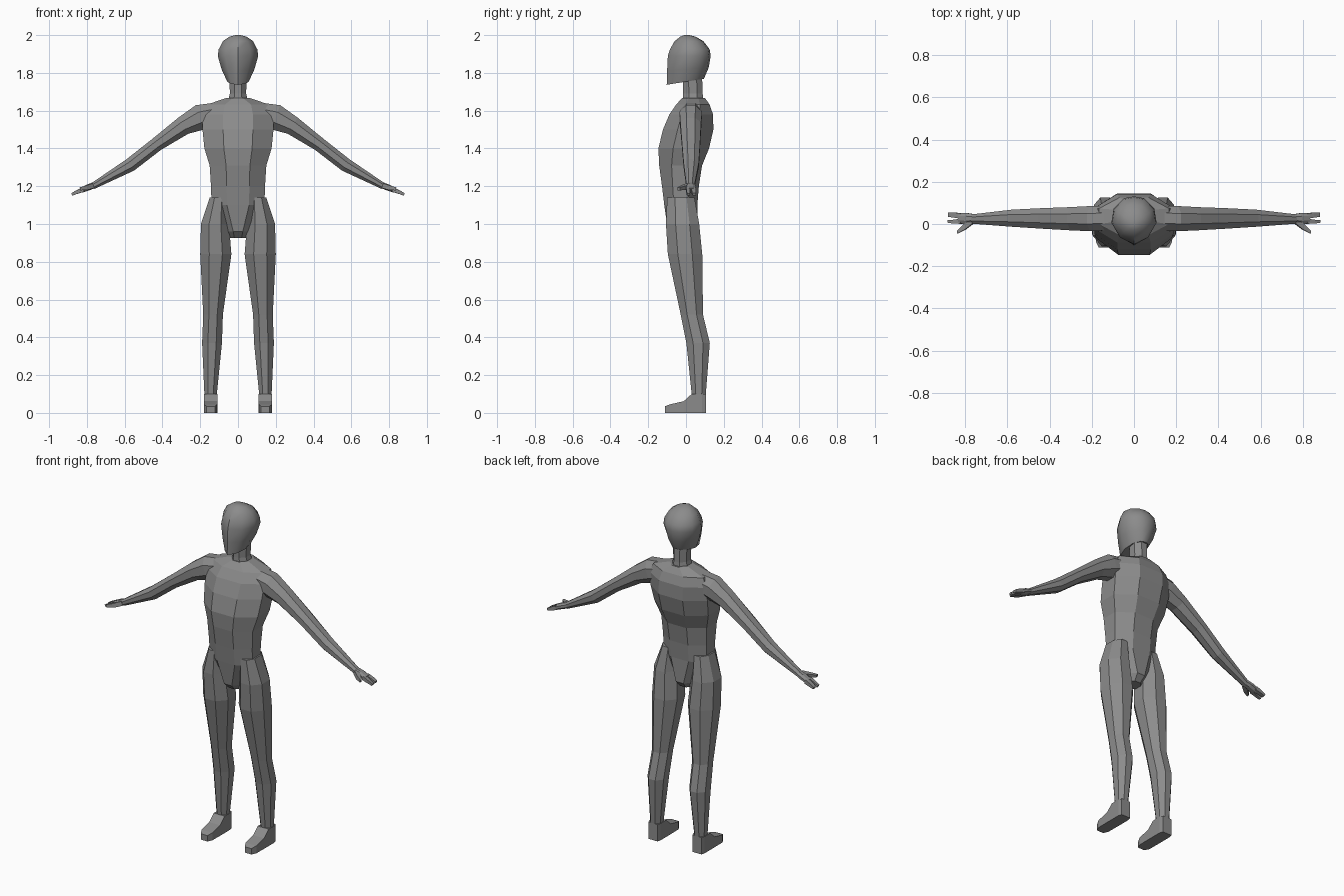
import bpy, bmesh, math
from mathutils import Vector

cube = bpy.data.objects.get("Cube")
if cube:
    bpy.data.objects.remove(cube, do_unlink=True)

grey = bpy.data.materials.new("mid grey")
grey.use_nodes = True
grey.diffuse_color = (0.26, 0.26, 0.26, 1)
grey.node_tree.nodes["Principled BSDF"].inputs["Base Color"].default_value = grey.diffuse_color

# Unit cross-sections
OCTAGON = [(-.42, -1), (.42, -1), (1, -.42), (1, .42), (.42, 1), (-.42, 1), (-1, .42), (-1, -.42)]
SQUARE = [(-1, -1), (1, -1), (1, 1), (-1, 1)]
HALF_SKULL = [(0, -1), (.62, -.72), (1, -.1), (.9, .5), (.45, .92)]
SKULL = HALF_SKULL + [(0, 1)] + [(-x, y) for x, y in HALF_SKULL[:0:-1]]


def loft(name, rings, section, smooth=False):
    """Skin rings given as (centre, u half axis, v half axis)."""
    bm = bmesh.new()
    loops = [[bm.verts.new(c + u * a + v * b) for a, b in section] for c, u, v in rings]
    n = len(section)
    for low, high in zip(loops, loops[1:]):
        for i in range(n):
            j = (i + 1) % n
            bm.faces.new((low[i], low[j], high[j], high[i]))
    bm.faces.new(loops[0])
    bm.faces.new(loops[-1])
    bmesh.ops.recalc_face_normals(bm, faces=bm.faces)
    mesh = bpy.data.meshes.new(name)
    bm.to_mesh(mesh)
    bm.free()
    mesh.materials.append(grey)
    obj = bpy.data.objects.new(name, mesh)
    bpy.context.collection.objects.link(obj)
    if smooth:
        bpy.ops.object.select_all(action='DESELECT')
        obj.select_set(True)
        bpy.context.view_layer.objects.active = obj
        bpy.ops.object.shade_smooth_by_angle(angle=math.radians(38))


def level(z, x0, x1, y0, y1, tilt=0):
    """Horizontal ring from its bounds; tilt raises the back."""
    return (Vector(((x0 + x1) / 2, (y0 + y1) / 2, z)),
            Vector(((x1 - x0) / 2, 0, 0)), Vector((0, (y1 - y0) / 2, tilt)))


def limb(points, side):
    """Rings square to a path of (x, z, half thickness, y0, y1)."""
    rings = []
    for i, (x, z, h, y0, y1) in enumerate(points):
        a, b = points[max(i - 1, 0)], points[min(i + 1, len(points) - 1)]
        d = Vector((b[0] - a[0], 0, b[1] - a[1])).normalized()
        rings.append((Vector((side * x, (y0 + y1) / 2, z)),
                      Vector((-side * d.z * h, 0, d.x * h)),
                      Vector((0, (y1 - y0) / 2, 0))))
    return rings


# Torso: crotch up to the collar
torso = [(.925, .045, -.06, .03), (.96, .06, -.095, .06), (1.1, .14, -.115, .06),
         (1.2, .143, -.127, .068), (1.31, .15, -.142, .085), (1.4, .178, -.146, .122),
         (1.5, .188, -.122, .145), (1.58, .188, -.088, .143), (1.632, .165, -.052, .125),
         (1.668, .06, -.02, .1)]
loft("torso", [level(z, -r, r, f, b) for z, r, f, b in torso], OCTAGON)

# Neck
loft("neck", [level(1.64, -.056, .056, -.018, .094), level(1.69, -.043, .043, -.015, .088),
              level(1.79, -.046, .046, -.015, .085)], OCTAGON)

# Head with a face ridge and an upward sloping jaw underside
head = [(1.753, .056, -.102, .095, .016), (1.82, .087, -.1, .12, .008), (1.89, .107, -.096, .131, 0),
        (1.925, .102, -.085, .125, 0), (1.968, .08, -.06, .092, 0), (1.992, .045, -.03, .05, 0),
        (2.0, .014, -.01, .018, 0)]
loft("head", [level(z, -r, r, f, b, t) for z, r, f, b, t in head], SKULL, smooth=True)

leg = [(.07, .112, .178, .032, .105), (.1, .112, .178, .03, .105), (.37, .085, .19, .002, .126),
       (.52, .08, .184, -.028, .09), (.84, .035, .2, -.096, .086), (1.0, .048, .196, -.106, .07),
       (1.14, .06, .15, -.1, .045)]
arm = [(.1, 1.59, .055, -.03, .085), (.2, 1.565, .068, -.034, .085), (.29, 1.52, .05, -.03, .08),
       (.43, 1.422, .037, -.022, .075), (.57, 1.313, .036, -.013, .068), (.77, 1.2, .017, .002, .045)]
palm = [(.75, 1.21, .016, .004, .045), (.79, 1.195, .017, .0, .052), (.83, 1.178, .013, .002, .052)]
fingers = {"index_finger": [(.82, 1.182, .012, .001, .025), (.855, 1.168, .009, .002, .02),
                            (.88, 1.156, .007, .006, .02)],
           "outer_fingers": [(.82, 1.182, .012, .025, .052), (.85, 1.17, .01, .03, .054),
                             (.878, 1.158, .007, .034, .054)],
           "thumb": [(.765, 1.203, .013, .0, .03), (.8, 1.192, .012, -.027, .004),
                     (.837, 1.186, .008, -.046, -.032)]}
# Foot slices from heel to toe: y, half width, top height
foot = [(.105, .03, .1), (.085, .036, .1), (.03, .036, .1), (-.012, .036, .062), (-.085, .035, .045),
        (-.112, .022, .035)]

for prefix, side in (("left", 1), ("right", -1)):
    loft(prefix + "_leg", [level(z, side * a, side * b, f, k) for z, a, b, f, k in leg], OCTAGON)
    loft(prefix + "_foot", [(Vector((side * .145, y, h / 2)), Vector((w, 0, 0)), Vector((0, 0, h / 2)))
                            for y, w, h in foot], SQUARE)
    loft(prefix + "_arm", limb(arm, side), OCTAGON)
    loft(prefix + "_palm", limb(palm, side), OCTAGON)
    for name, points in fingers.items():
        loft(prefix + "_" + name, limb(points, side), SQUARE)
